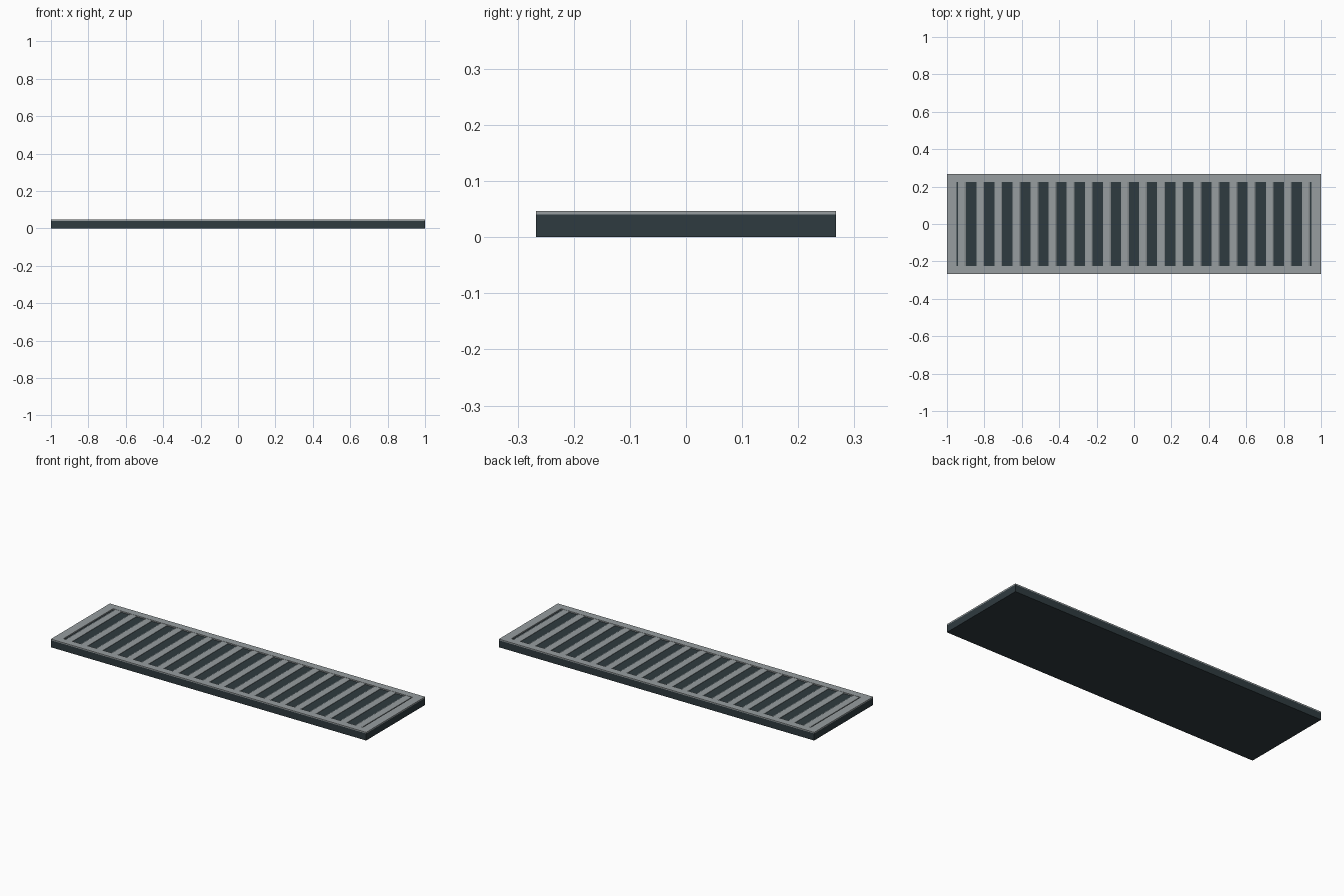
import bpy, bmesh

if "Cube" in bpy.data.objects:
    bpy.data.objects.remove(bpy.data.objects["Cube"])

def material(name, rgb):
    m = bpy.data.materials.new(name)
    m.diffuse_color = (*rgb, 1)
    m.use_nodes = True
    m.node_tree.nodes["Principled BSDF"].inputs["Base Color"].default_value = m.diffuse_color
    return m

DARK = material("dark slate", (0.028, 0.043, 0.050))
GREY = material("metal grey", (0.31, 0.34, 0.35))

L, W = 1.0, 0.267          # outer half sizes
IL, IW = 0.95, 0.225       # opening half sizes
Z0, Z1 = 0.040, 0.047      # tray top and frame top

def make(name, bm, mat):
    bmesh.ops.recalc_face_normals(bm, faces=bm.faces)
    me = bpy.data.meshes.new(name)
    bm.to_mesh(me)
    bm.free()
    me.materials.append(mat)
    ob = bpy.data.objects.new(name, me)
    bpy.context.collection.objects.link(ob)
    return ob

def rect(bm, x, y, z):
    return [bm.verts.new((a * x, b * y, z)) for a, b in ((-1, -1), (1, -1), (1, 1), (-1, 1))]

# dark base block
bm = bmesh.new()
lo, hi = rect(bm, L, W, 0), rect(bm, L, W, Z0)
bm.faces.new(lo)
bm.faces.new(hi)
for i in range(4):
    j = (i + 1) % 4
    bm.faces.new((lo[i], lo[j], hi[j], hi[i]))
make("base", bm, DARK)

# grey rim around the opening
bm = bmesh.new()
rings = [rect(bm, L, W, Z0), rect(bm, L, W, Z1), rect(bm, IL, IW, Z1), rect(bm, IL, IW, Z0)]
for a, b in zip(rings, rings[1:] + rings[:1]):
    for i in range(4):
        j = (i + 1) % 4
        bm.faces.new((a[i], a[j], b[j], b[i]))
make("rim", bm, GREY)

# row of grating bars with chamfered long sides
N, SPAN = 20, 0.919
for k in range(N):
    cx = -SPAN + 2 * SPAN * k / (N - 1)
    bm = bmesh.new()
    profile = [(-0.021, Z0), (0.021, Z0), (0.021, Z0 + 0.002), (0.014, Z1 - 0.001),
               (-0.014, Z1 - 0.001), (-0.021, Z0 + 0.002)]
    ends = [[bm.verts.new((cx + x, y, z)) for x, z in profile] for y in (-IW, IW)]
    for e in ends:
        bm.faces.new(e)
    for i in range(6):
        j = (i + 1) % 6
        bm.faces.new((ends[0][i], ends[0][j], ends[1][j], ends[1][i]))
    make(f"grate_bar_{k + 1}", bm, GREY)
